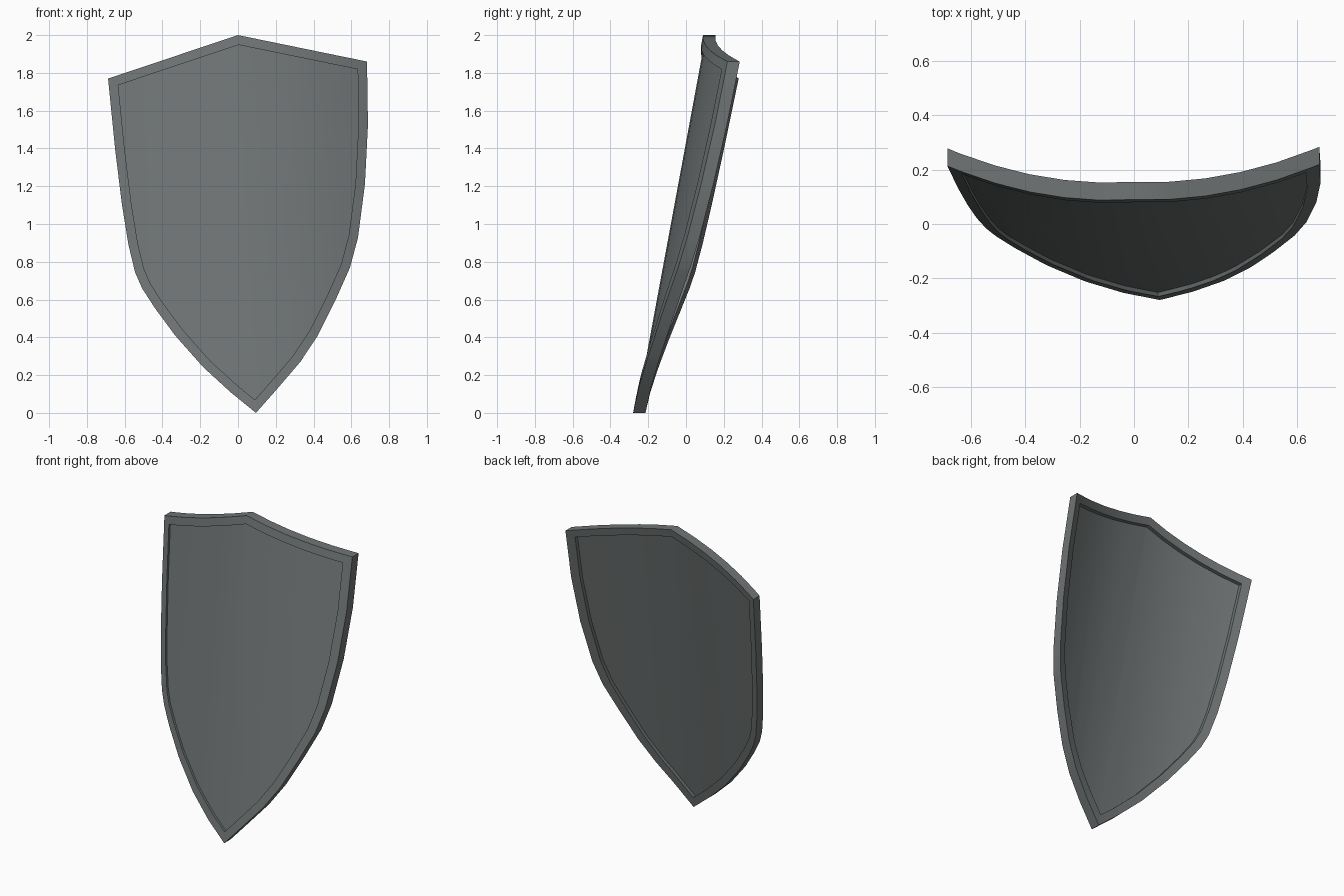
import bpy, bmesh
from mathutils import Vector

if "Cube" in bpy.data.objects:
    bpy.data.objects.remove(bpy.data.objects["Cube"])

# Shield outline seen from the front (x, z), clockwise from the top peak
OUTLINE = [(0, 2), (.683, 1.86), (.688, 1.525), (.672, 1.21), (.635, .927), (.593, .77),
           (.513, .59), (.423, .41), (.33, .27), (.21, .13), (.095, 0),
           (-.04, .11), (-.185, .243), (-.333, .41), (-.44, .555), (-.508, .66),
           (-.545, .745), (-.58, .89), (-.614, 1.10), (-.65, 1.39), (-.688, 1.77)]
RIM_WIDTH = .05
THICKNESS = .065

steel = bpy.data.materials.new("dark_steel")
steel.diffuse_color = (.16, .175, .175, 1)
steel.use_nodes = True
steel.node_tree.nodes["Principled BSDF"].inputs["Base Color"].default_value = steel.diffuse_color


def inset(points, width):
    """Mitred inward offset of a clockwise outline."""
    pts = [Vector(p) for p in points]
    result = []
    for i, p in enumerate(pts):
        a = (p - pts[i - 1]).normalized()
        b = (pts[(i + 1) % len(pts)] - p).normalized()
        na, nb = Vector((a.y, -a.x)), Vector((b.y, -b.x))
        result.append(p + (na + nb) * width / (1 + na.dot(nb)))
    return result


def bend(co):
    """Front surface depth: leaning back, curved around a slanted axis."""
    d = co.x - .1 + .05 * co.z
    return -.28 + .185 * co.z + .34 * d * d


def curved_slab(name, outer, inner, front, back):
    """Flat plate or ring, cut in strips, thickened along y and bent."""
    bm = bmesh.new()
    ring = [bm.verts.new((x, 0, z)) for x, z in outer]
    n = len(ring)
    if inner:
        hole = [bm.verts.new((x, 0, z)) for x, z in inner]
        for i in range(n):
            j = (i + 1) % n
            bm.faces.new((ring[i], hole[i], hole[j], ring[j]))
    else:
        bm.faces.new(ring[::-1])
    for k in range(-5, 6):
        bmesh.ops.bisect_plane(bm, geom=bm.verts[:] + bm.edges[:] + bm.faces[:], dist=1e-5,
                               plane_co=(.1 + k * .13, 0, 0), plane_no=(1, 0, .05))
    extruded = bmesh.ops.extrude_face_region(bm, geom=bm.faces[:], use_keep_orig=True)
    rear = {g for g in extruded["geom"] if isinstance(g, bmesh.types.BMVert)}
    for v in bm.verts:
        v.co.y = bend(v.co) + (back if v in rear else front)
    bmesh.ops.recalc_face_normals(bm, faces=bm.faces[:])
    mesh = bpy.data.meshes.new(name)
    bm.to_mesh(mesh)
    bm.free()
    mesh.materials.append(steel)
    obj = bpy.data.objects.new(name, mesh)
    bpy.context.collection.objects.link(obj)
    bpy.ops.object.select_all(action="DESELECT")
    obj.select_set(True)
    bpy.context.view_layer.objects.active = obj
    bpy.ops.object.shade_smooth_by_angle(angle=.6)


# Raised border and the thinner panel recessed on both sides
curved_slab("shield_rim", OUTLINE, inset(OUTLINE, RIM_WIDTH), 0, THICKNESS)
curved_slab("shield_panel", inset(OUTLINE, RIM_WIDTH - .005), None, .015, THICKNESS - .025)
